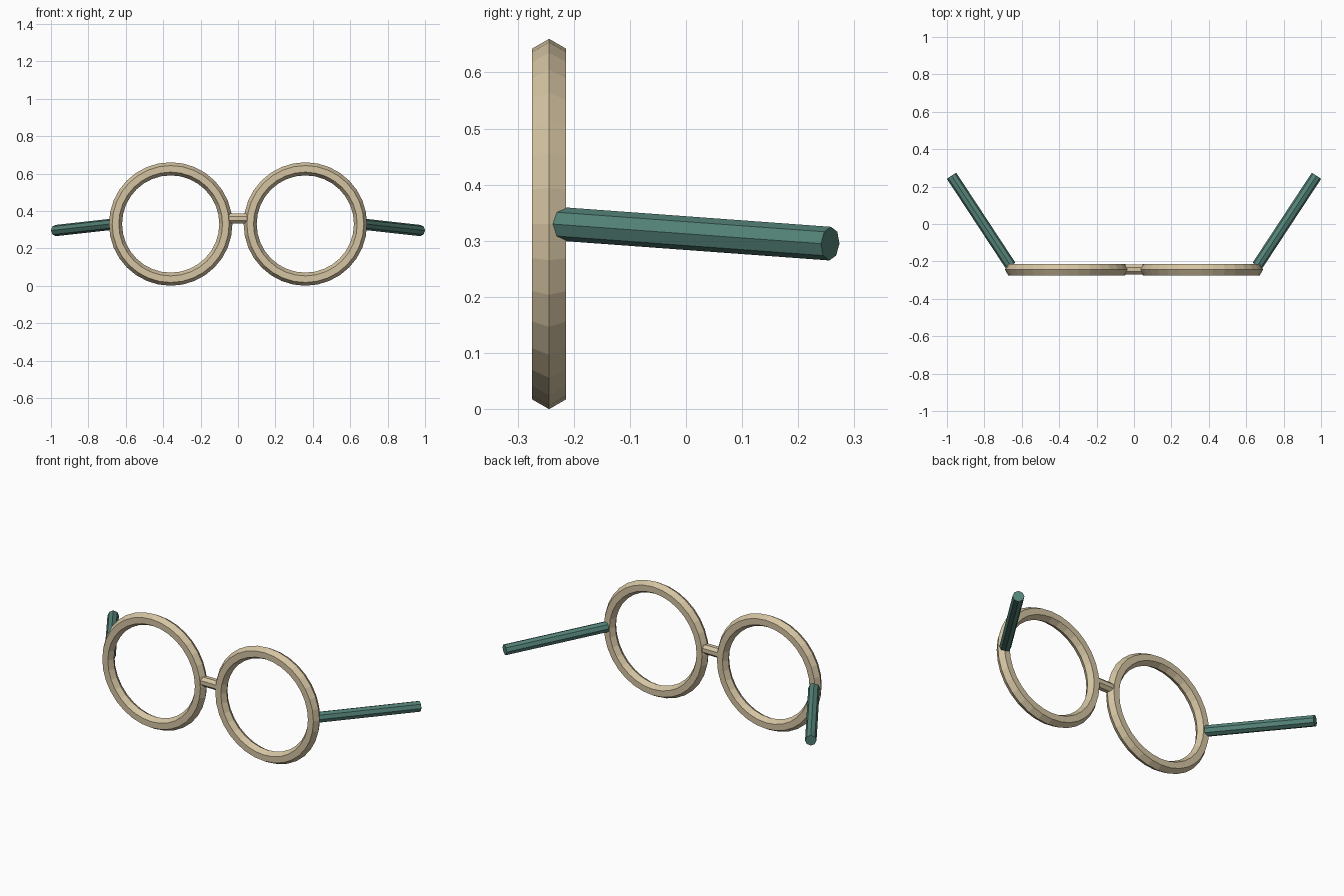
import bpy
import math
from mathutils import Vector, Quaternion

cube = bpy.data.objects.get("Cube")
if cube:
    bpy.data.objects.remove(cube, do_unlink=True)


def make_material(name, rgb):
    mat = bpy.data.materials.new(name)
    mat.use_nodes = True
    color = (*rgb, 1.0)
    mat.diffuse_color = color
    mat.node_tree.nodes["Principled BSDF"].inputs["Base Color"].default_value = color
    return mat


cream = make_material("cream", (0.66, 0.55, 0.36))
teal = make_material("teal", (0.09, 0.23, 0.19))

RIM_X, RIM_Y, RIM_Z = 0.36, -0.244, 0.33


def finish(name, mat):
    obj = bpy.context.object
    obj.name = name
    obj.data.materials.append(mat)
    return obj


def rod(name, start, end, radius, mat, twist=0.0):
    """Eight-sided rod between two points."""
    start, end = Vector(start), Vector(end)
    axis = end - start
    turn = axis.to_track_quat('Z', 'Y') @ Quaternion((0, 0, 1), twist)
    bpy.ops.mesh.primitive_cylinder_add(
        vertices=8, radius=radius, depth=axis.length,
        location=(start + end) / 2, rotation=turn.to_euler())
    return finish(name, mat)


for side, s in (("left", 1), ("right", -1)):
    # Round rim with a six-sided section
    bpy.ops.mesh.primitive_torus_add(
        major_segments=32, minor_segments=6,
        major_radius=0.295, minor_radius=0.035,
        location=(s * RIM_X, RIM_Y, RIM_Z), rotation=(math.pi / 2, 0, 0))
    finish(side + "_rim", cream)

    # Temple arm, splayed outwards and sloping down to the back
    rod(side + "_temple", (s * 0.66, -0.222, 0.33), (s * 0.975, 0.257, 0.295),
        0.03, teal)

# Bridge between the rims
rod("bridge", (-0.07, RIM_Y, 0.36), (0.07, RIM_Y, 0.36), 0.029, cream, math.pi / 8)
